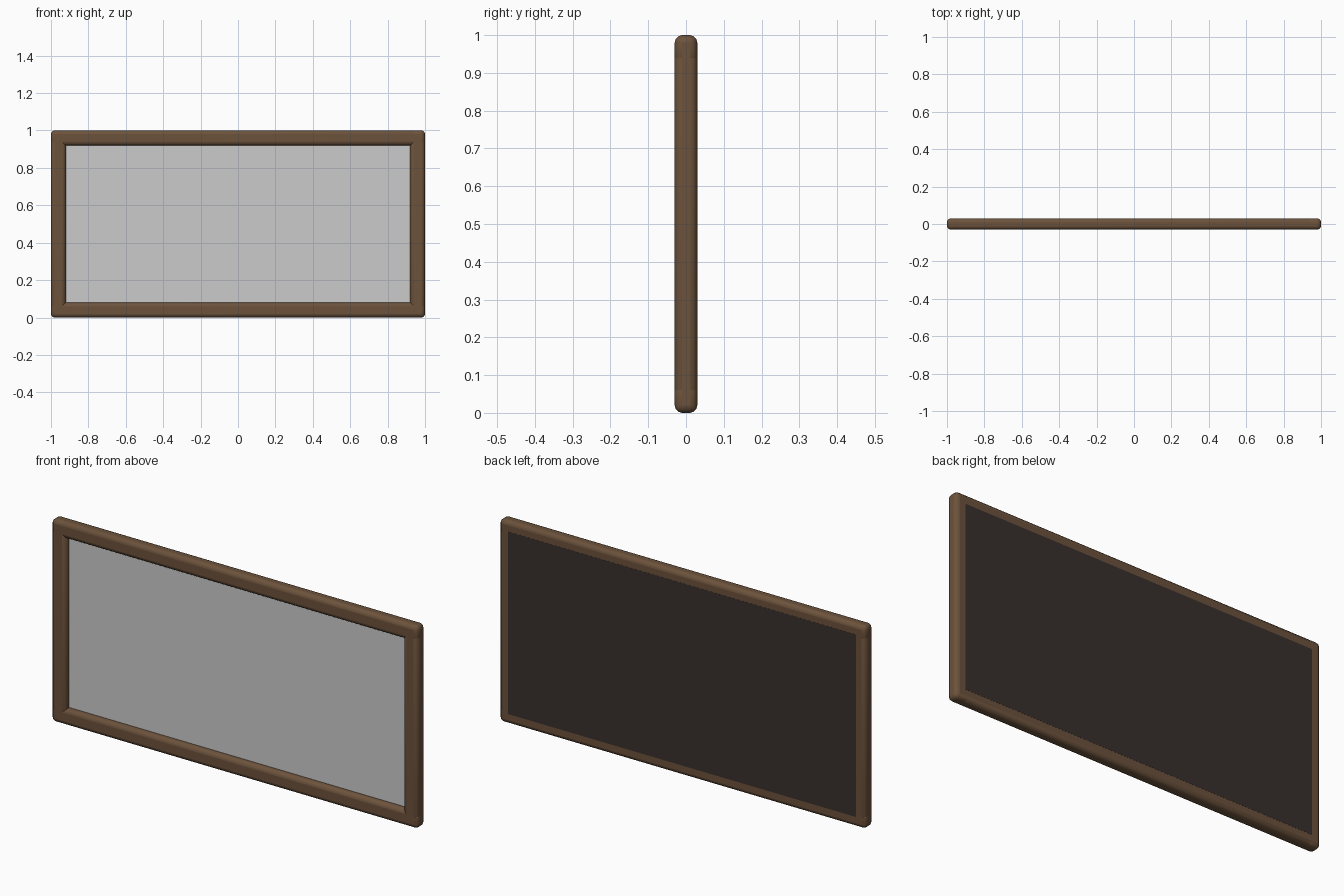
import bpy

if "Cube" in bpy.data.objects:
    bpy.data.objects.remove(bpy.data.objects["Cube"])

W, H, BAR, DEPTH = 2.0, 1.0, 0.08, 0.06


def material(name, rgb):
    m = bpy.data.materials.new(name)
    m.diffuse_color = (*rgb, 1)
    m.use_nodes = True
    m.node_tree.nodes["Principled BSDF"].inputs["Base Color"].default_value = m.diffuse_color
    return m


def box(name, center, size, mat=None, bevel=0, segments=3):
    bpy.ops.mesh.primitive_cube_add(size=1, location=center)
    ob = bpy.context.object
    ob.name = name
    ob.scale = size
    bpy.ops.object.transform_apply(location=False, rotation=False, scale=True)
    if mat:
        ob.data.materials.append(mat)
    if bevel:
        mod = ob.modifiers.new("rounded_edges", 'BEVEL')
        mod.width = bevel
        mod.segments = segments
        bpy.ops.object.shade_smooth_by_angle()
    return ob


wood = material("wood", (0.15, 0.085, 0.045))
backing = material("backing", (0.04, 0.03, 0.026))

# Frame bars, full length so they overlap at the corners
for name, z in (("bottom_rail", BAR / 2), ("top_rail", H - BAR / 2)):
    box(name, (0, 0, z), (W, DEPTH, BAR), wood, 0.02)
for name, s in (("left_stile", -1), ("right_stile", 1)):
    box(name, (s * (W - BAR) / 2, 0, H / 2), (BAR, DEPTH, H), wood, 0.02)

# Pane set into the opening
box("mirror_pane", (0, 0.003, H / 2), (W - 1.5 * BAR, 0.01, H - 1.5 * BAR))

# Thin board covering the back
box("back_board", (0, 0.0205, H / 2), (1.9, 0.02, 0.9), backing)
